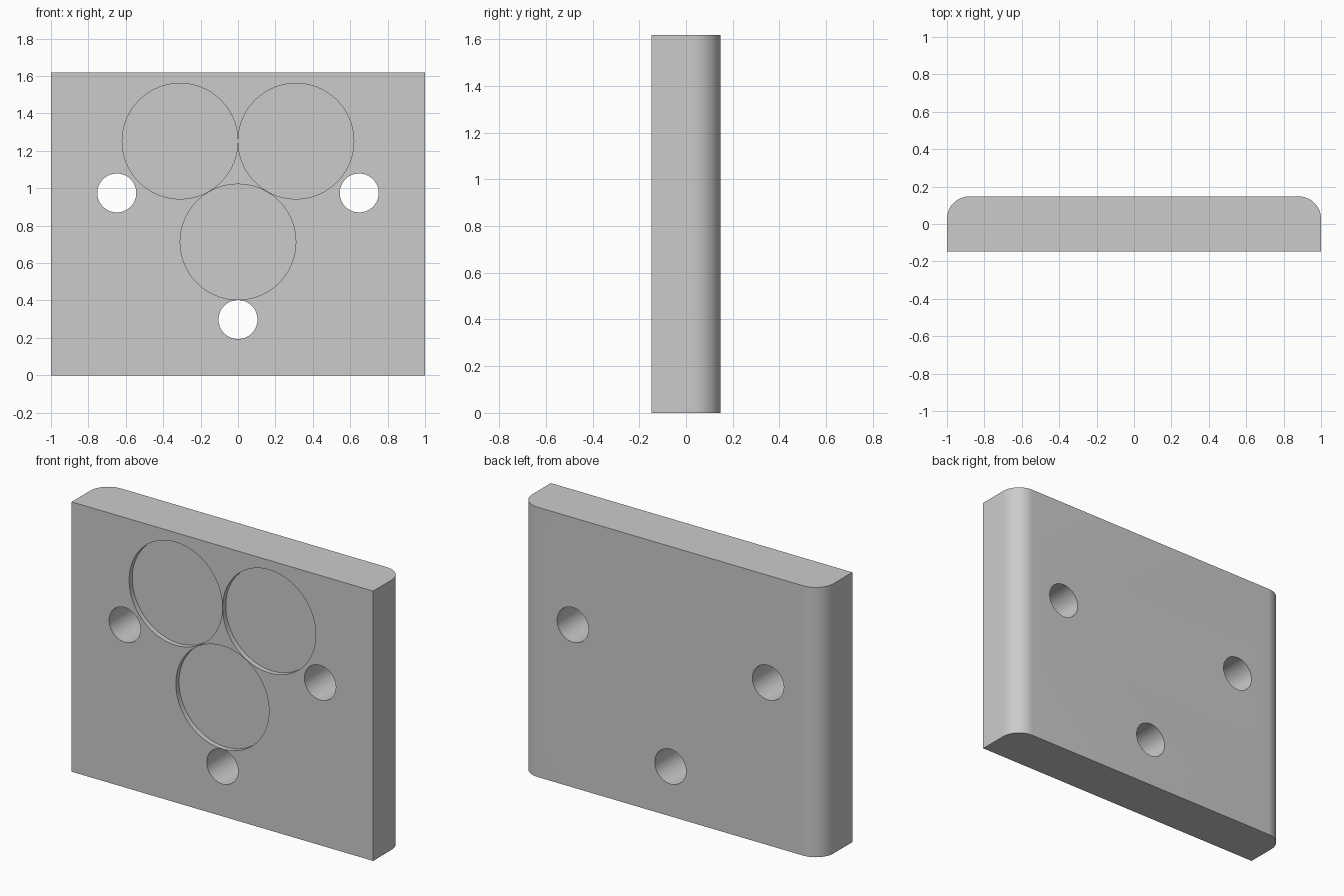
import bpy
import bmesh
import math

cube = bpy.data.objects.get("Cube")
if cube:
    bpy.data.objects.remove(cube, do_unlink=True)

WIDTH, DEPTH, HEIGHT = 2.0, 0.295, 1.618
FILLET = 0.12
POCKET_R, POCKET_DEPTH = 0.309, 0.03
HOLE_R = 0.104

grey = bpy.data.materials.new("light_grey")
grey.use_nodes = True
grey.diffuse_color = (0.6, 0.6, 0.6, 1)
grey.node_tree.nodes["Principled BSDF"].inputs["Base Color"].default_value = (0.6, 0.6, 0.6, 1)


def corner(cx, cy, start, steps=16):
    """Quarter-circle points of a rounded corner."""
    angles = [start + math.pi / 2 * i / steps for i in range(steps + 1)]
    return [(cx + FILLET * math.cos(a), cy + FILLET * math.sin(a)) for a in angles]


# Plate: outline with rounded rear corners, extruded upward
hx, hy = WIDTH / 2, DEPTH / 2
outline = [(-hx, -hy), (hx, -hy)]
outline += corner(hx - FILLET, hy - FILLET, 0)
outline += corner(-hx + FILLET, hy - FILLET, math.pi / 2)

bm = bmesh.new()
base = bm.faces.new([bm.verts.new((x, y, 0)) for x, y in outline])
top = bmesh.ops.extrude_face_region(bm, geom=[base])["geom"]
bmesh.ops.translate(bm, vec=(0, 0, HEIGHT),
                    verts=[v for v in top if isinstance(v, bmesh.types.BMVert)])
bmesh.ops.recalc_face_normals(bm, faces=bm.faces[:])
mesh = bpy.data.meshes.new("plate")
bm.to_mesh(mesh)
bm.free()
mesh.materials.append(grey)
plate = bpy.data.objects.new("plate", mesh)
bpy.context.collection.objects.link(plate)


def cut(name, x, z, radius, y0, y1):
    """Subtract a cylinder running along y from y0 to y1."""
    bpy.ops.mesh.primitive_cylinder_add(
        vertices=96, radius=radius, depth=y1 - y0,
        location=(x, (y0 + y1) / 2, z), rotation=(math.pi / 2, 0, 0))
    cutter = bpy.context.object
    cutter.name = name
    cutter.data.materials.append(grey)
    mod = plate.modifiers.new(name, "BOOLEAN")
    mod.operation = "DIFFERENCE"
    mod.solver = "EXACT"
    mod.object = cutter
    bpy.context.view_layer.objects.active = plate
    bpy.ops.object.modifier_apply(modifier=mod.name)
    bpy.data.objects.remove(cutter, do_unlink=True)


# Shallow round pockets in the front
for name, x, z in (("right_pocket", -0.31, 1.252), ("left_pocket", 0.31, 1.252),
                   ("lower_pocket", 0, 0.713)):
    cut(name, x, z, POCKET_R, -hy - 0.1, -hy + POCKET_DEPTH)

# Through holes
for name, x, z in (("right_hole", -0.648, 0.975), ("left_hole", 0.648, 0.975),
                   ("lower_hole", 0, 0.298)):
    cut(name, x, z, HOLE_R, -hy - 0.1, hy + 0.1)

# Smooth curved walls, crisp edges
bpy.ops.object.select_all(action="DESELECT")
plate.select_set(True)
bpy.context.view_layer.objects.active = plate
bpy.ops.object.shade_smooth_by_angle(angle=math.radians(30))
